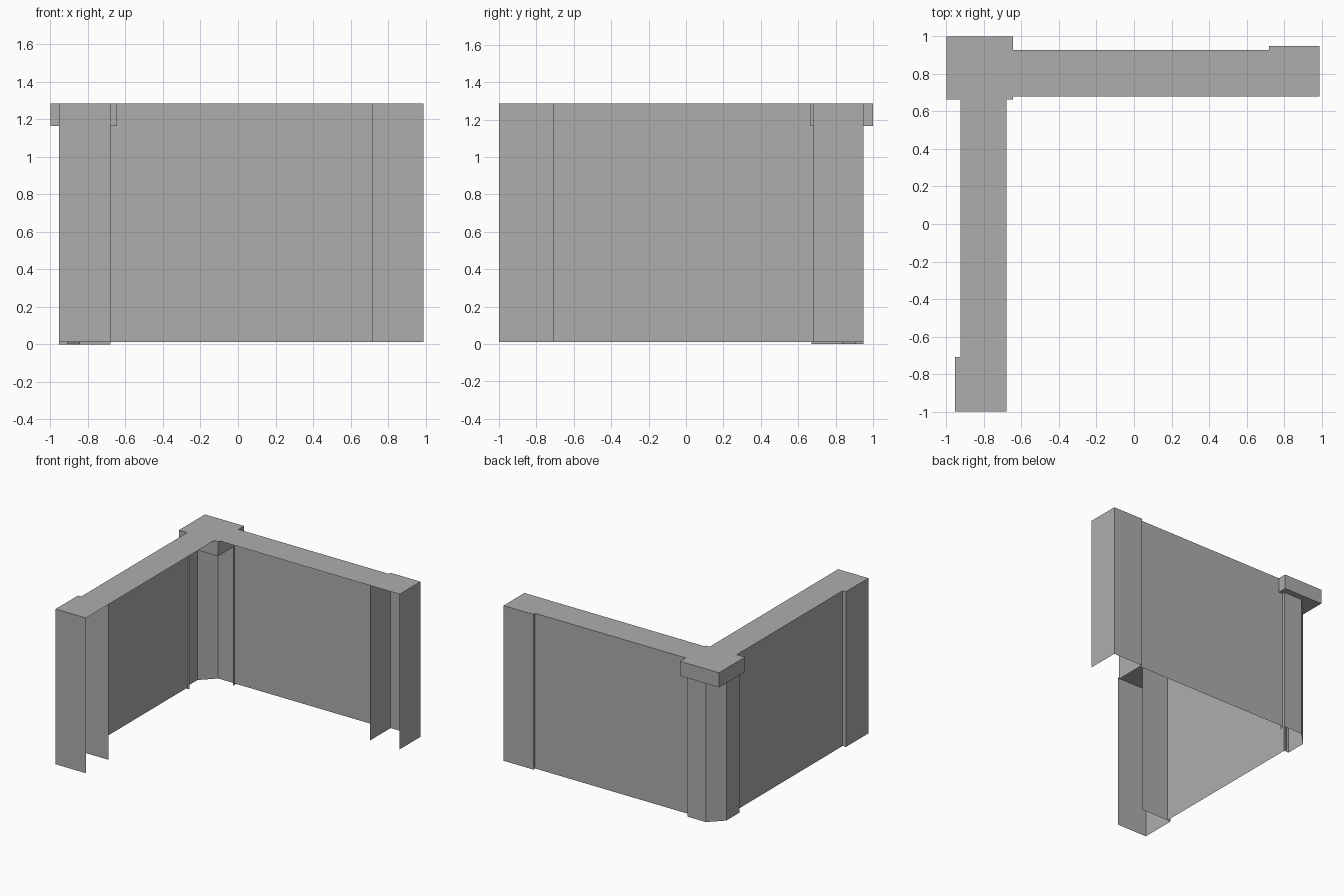
import bpy
import bmesh

cube = bpy.data.objects.get("Cube")
if cube:
    bpy.data.objects.remove(cube, do_unlink=True)

# One plain stone colour
stone = bpy.data.materials.new("stone_grey")
stone.use_nodes = True
GREY = (0.42, 0.42, 0.42, 1)
stone.diffuse_color = GREY
stone.node_tree.nodes["Principled BSDF"].inputs["Base Color"].default_value = GREY

TOP, FOOT, CAP = 1.285, 0.012, 1.165


def finish(name, bm):
    mesh = bpy.data.meshes.new(name)
    bm.to_mesh(mesh)
    bm.free()
    mesh.materials.append(stone)
    obj = bpy.data.objects.new(name, mesh)
    bpy.context.collection.objects.link(obj)
    return obj


def sheet(name, path, low, high, closed=False, floor=False):
    """Upright sheets along a plan path; the outside is on the right of travel."""
    bm = bmesh.new()
    lower = [bm.verts.new((x, y, low)) for x, y in path]
    upper = [bm.verts.new((x, y, high)) for x, y in path]
    n = len(path)
    for i in range(n if closed else n - 1):
        j = (i + 1) % n
        bm.faces.new((lower[i], lower[j], upper[j], upper[i]))
    if floor:
        bm.faces.new(lower[::-1])
    return finish(name, bm)


# Plan lines shared by the parts
INNER_X, WALL_X, POST_X = -0.68, -0.925, -0.955
INNER_Y, WALL_Y, POST_Y = 0.68, 0.927, 0.95
FRONT, SIDE = -1.0, 0.99
END_Y, END_X = -0.71, 0.72
CAP_L, CAP_R, CAP_F, CAP_B = -1.0, -0.645, 0.663, 1.0
CHAMFER, LIP = 0.11, 0.045

# Outer wall faces
sheet("side_wall", [(WALL_X, INNER_Y), (WALL_X, END_Y)], FOOT, TOP)
sheet("back_wall", [(END_X, WALL_Y), (INNER_X, WALL_Y)], FOOT, TOP)

# End pilasters, open towards the inside
sheet("front_pilaster", [(INNER_X, END_Y), (POST_X, END_Y),
                         (POST_X, FRONT), (INNER_X, FRONT)], FOOT, TOP)
sheet("back_pilaster", [(SIDE, INNER_Y), (SIDE, POST_Y),
                        (END_X, POST_Y), (END_X, INNER_Y)], FOOT, TOP)

# Chamfered corner post with short return lips
sheet("corner_post", [(INNER_X, POST_Y - LIP), (INNER_X, POST_Y),
                      (POST_X + CHAMFER, POST_Y), (POST_X, POST_Y - CHAMFER),
                      (POST_X, 0.67), (POST_X + LIP, 0.67)], 0, CAP)

# Square cap block on the post
sheet("corner_cap", [(CAP_L, CAP_F), (CAP_R, CAP_F), (CAP_R, CAP_B),
                     (CAP_L, CAP_B)], CAP, TOP, closed=True, floor=True)

# Flat top over walls, pilasters and cap
outline = [(POST_X, FRONT), (INNER_X, FRONT), (INNER_X, CAP_F), (CAP_R, CAP_F),
           (CAP_R, INNER_Y), (SIDE, INNER_Y), (SIDE, POST_Y), (END_X, POST_Y),
           (END_X, WALL_Y), (CAP_R, WALL_Y), (CAP_R, CAP_B), (CAP_L, CAP_B),
           (CAP_L, CAP_F), (WALL_X, CAP_F), (WALL_X, END_Y), (POST_X, END_Y)]
bm = bmesh.new()
bm.faces.new([bm.verts.new((x, y, TOP)) for x, y in outline])
finish("wall_top", bm)
